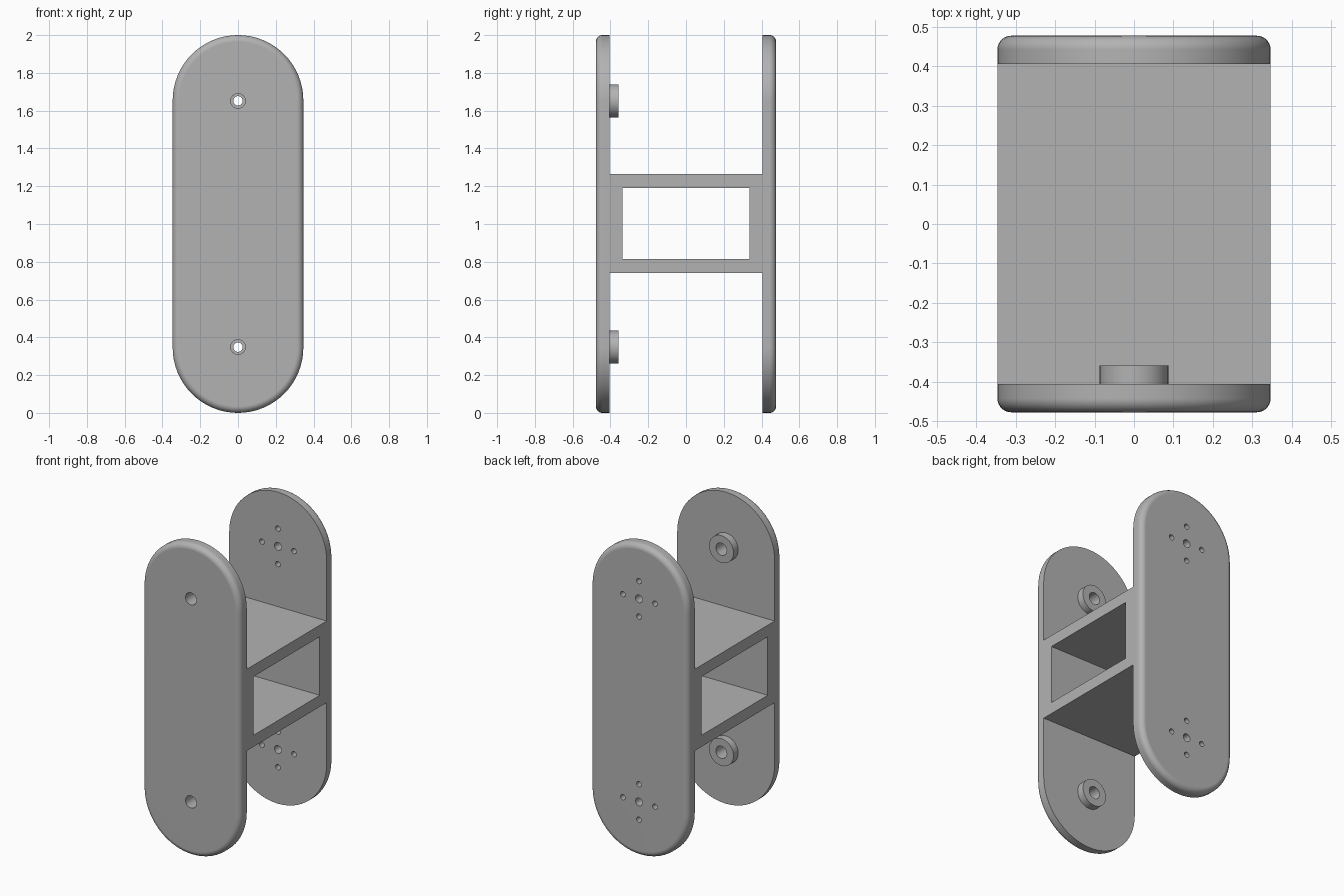
import bpy, bmesh
from math import pi, sin, cos, radians
from mathutils import Matrix, Vector

if "Cube" in bpy.data.objects:
    bpy.data.objects.remove(bpy.data.objects["Cube"], do_unlink=True)

R = 0.346                 # half width and end radius of the plates
OUTER, INNER = 0.477, 0.405
FILLET = 0.035
AXES = (R + 0.002, 2 - R - 0.002)   # heights of the hole axes

grey = bpy.data.materials.new("warm_grey")
grey.use_nodes = True
grey.diffuse_color = (0.45, 0.45, 0.45, 1)
grey.node_tree.nodes["Principled BSDF"].inputs["Base Color"].default_value = grey.diffuse_color


def make_object(name, bm):
    bmesh.ops.recalc_face_normals(bm, faces=bm.faces)
    mesh = bpy.data.meshes.new(name)
    bm.to_mesh(mesh)
    bm.free()
    obj = bpy.data.objects.new(name, mesh)
    bpy.context.collection.objects.link(obj)
    mesh.materials.append(grey)
    return obj


def stadium(bm, y, inset, steps=32):
    ring = []
    for centre, start in ((2 - R, 0), (R, pi)):
        for i in range(steps + 1):
            a = start + pi * i / steps
            r = R - inset
            ring.append(bm.verts.new((r * cos(a), y, centre + r * sin(a))))
    return ring


def add_cylinder(bm, x, z, radius, y0, y1, segments=32):
    place = Matrix.Translation((x, (y0 + y1) / 2, z)) @ Matrix.Rotation(pi / 2, 4, 'X')
    bmesh.ops.create_cone(bm, cap_ends=True, segments=segments, radius1=radius,
                          radius2=radius, depth=abs(y1 - y0), matrix=place)


def boolean(obj, tool, operation):
    mod = obj.modifiers.new(operation.lower(), 'BOOLEAN')
    mod.operation, mod.solver, mod.object = operation, 'EXACT', tool
    bpy.context.view_layer.objects.active = obj
    bpy.ops.object.modifier_apply(modifier=mod.name)
    bpy.data.objects.remove(tool, do_unlink=True)


def make_plate(name, side):
    # Rounded slab whose outer rim has a fillet
    bm = bmesh.new()
    rings = [stadium(bm, side * INNER, 0)]
    for i in range(9):
        a = pi / 2 * i / 8
        rings.append(stadium(bm, side * (OUTER - FILLET * (1 - sin(a))), FILLET * (1 - cos(a))))
    for low, high in zip(rings, rings[1:]):
        for i in range(len(low)):
            j = (i + 1) % len(low)
            bm.faces.new((low[i], low[j], high[j], high[i]))
    bm.faces.new(rings[0])
    bm.faces.new(rings[-1])
    return make_object(name, bm)


def finish(obj):
    bpy.ops.object.select_all(action='DESELECT')
    obj.select_set(True)
    bpy.context.view_layer.objects.active = obj
    bpy.ops.object.shade_smooth_by_angle(angle=radians(30))
    mod = obj.modifiers.new("even_normals", 'WEIGHTED_NORMAL')
    mod.keep_sharp = True


# Front plate with a hollow boss behind each hole
front = make_plate("front_plate", -1)
bosses, holes = bmesh.new(), bmesh.new()
for z in AXES:
    add_cylinder(bosses, 0, z, 0.087, -0.44, -0.358, 48)
    add_cylinder(holes, 0, z, 0.039, -0.6, -0.3)
boolean(front, make_object("boss_tool", bosses), 'UNION')
boolean(front, make_object("hole_tool", holes), 'DIFFERENCE')
finish(front)

# Back plate with a centre hole and four screw holes at each end
back = make_plate("back_plate", 1)
holes = bmesh.new()
for z in AXES:
    add_cylinder(holes, 0, z, 0.025, 0.3, 0.6)
    for dx, dz in ((1, 0), (-1, 0), (0, 1), (0, -1)):
        add_cylinder(holes, 0.114 * dx, z + 0.114 * dz, 0.017, 0.3, 0.6, 24)
boolean(back, make_object("hole_tool", holes), 'DIFFERENCE')
finish(back)

# Box-section bridge joining the plates, open on both sides
bm = bmesh.new()
loops = []
for half_y, half_z in ((INNER, 0.262), (0.335, 0.188)):
    loops.append([bm.verts.new((-R, sy * half_y, 1.003 + sz * half_z))
                  for sy, sz in ((-1, -1), (1, -1), (1, 1), (-1, 1))])
for i in range(4):
    j = (i + 1) % 4
    bm.faces.new((loops[0][i], loops[0][j], loops[1][j], loops[1][i]))
extruded = bmesh.ops.extrude_face_region(bm, geom=bm.faces[:], use_keep_orig=True)
moved = [v for v in extruded["geom"] if isinstance(v, bmesh.types.BMVert)]
bmesh.ops.translate(bm, verts=moved, vec=Vector((2 * R, 0, 0)))
make_object("bridge", bm)
